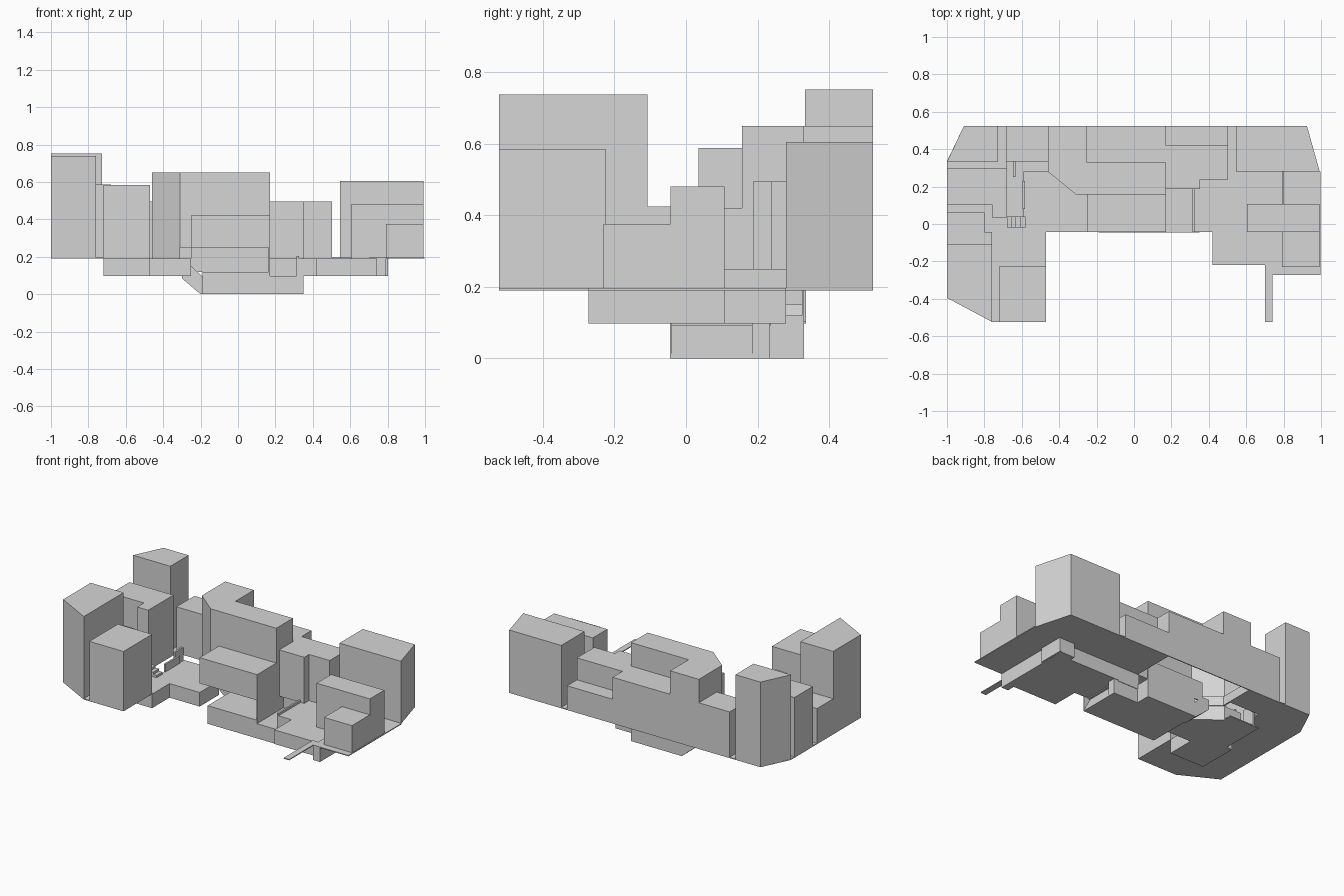
import bpy
import bmesh

if "Cube" in bpy.data.objects:
    bpy.data.objects.remove(bpy.data.objects["Cube"], do_unlink=True)

grey = bpy.data.materials.new("plain_grey")
grey.use_nodes = True
grey.diffuse_color = (0.67, 0.67, 0.67, 1)
grey.node_tree.nodes["Principled BSDF"].inputs["Base Color"].default_value = (0.67, 0.67, 0.67, 1)

GROUND = 0.19   # street level
LOW = 0.097     # underside of the terraces
BACK = 0.523    # rear wall line
THIN = 0.006    # slab and wall thickness


def prism(name, outline, bottom, top, axis="z", open_bottom=False):
    """Extrude an outline; axis z takes (x, y) points, axis y takes (x, z)."""
    bm = bmesh.new()
    place = (lambda a, b, h: (a, b, h)) if axis == "z" else (lambda a, b, h: (a, h, b))
    base = bm.faces.new([bm.verts.new(place(a, b, bottom)) for a, b in outline])
    lid = bm.faces.new([bm.verts.new(place(a, b, top)) for a, b in outline])
    low, high = list(base.verts), list(lid.verts)
    for i in range(len(low)):
        bm.faces.new((low[i - 1], low[i], high[i], high[i - 1]))
    bmesh.ops.recalc_face_normals(bm, faces=bm.faces)
    if open_bottom:
        bmesh.ops.delete(bm, geom=[base], context="FACES_ONLY")
    mesh = bpy.data.meshes.new(name)
    bm.to_mesh(mesh)
    bm.free()
    mesh.materials.append(grey)
    obj = bpy.data.objects.new(name, mesh)
    bpy.context.collection.objects.link(obj)
    return obj


def box(name, x0, x1, y0, y1, z0, z1):
    return prism(name, [(x0, y0), (x1, y0), (x1, y1), (x0, y1)], z0, z1)


# West end: towers and lower houses
prism("west_back_tower", [(-1, .333), (-.727, .333), (-.727, BACK), (-.91, BACK)], GROUND, .752)
prism("west_front_tower", [(-1, -.395), (-.76, -.523), (-.76, -.108), (-1, -.108)], GROUND, .738)
box("west_front_house", -.72, -.47, -.523, -.225, GROUND, .585)
prism("west_middle_house", [(-1, .105), (-.76, .105), (-.76, .035), (-.68, .035), (-.68, .297), (-1, .297)],
      GROUND, .588)
prism("west_link_house", [(-1, -.108), (-.76, -.108), (-.76, -.042), (-.8, -.042), (-.8, .062), (-1, .062)],
      GROUND, .425)
box("back_house", -.685, -.46, .335, BACK, GROUND, .495)

# Central hall: hollow body, L-shaped upper storey, front overhang
prism("hall_body", [(-.46, BACK), (-.46, .28), (-.31, .157), (.17, .157), (.17, BACK)], .25, .495,
      open_bottom=True)
prism("hall_upper", [(-.46, BACK), (-.46, .28), (-.31, .157), (.17, .157), (.17, .33), (-.25, .33),
                     (-.25, BACK)], .495, .65)
box("hall_overhang", -.25, .17, -.043, .157, .25, .42)
box("hall_back_skirt", -.46, .17, BACK - THIN, BACK, GROUND, .25)
prism("hall_corner_skirt", [(-.46, BACK), (-.46, .28), (-.31, .157), (-.31, .167), (-.45, .285), (-.45, BACK)],
      GROUND, .25)
box("hall_side_wall", .164, .17, -.043, .24, LOW, .25)

# Houses east of the hall
prism("east_link_house", [(.17, .188), (.352, .188), (.352, .238), (.503, .238), (.503, .42), (.17, .42)],
      GROUND, .495)
box("east_link_back", .17, .503, .42, BACK, GROUND, .35)

# East end
prism("east_back_tower", [(.545, .28), (.993, .28), (.925, BACK), (.545, BACK)], GROUND, .605)
box("east_middle_house", .605, .993, -.043, .108, GROUND, .48)
box("east_front_house", .79, .993, -.23, -.043, GROUND, .375)

# Thin street slabs
prism("west_street", [(-1, -.395), (-.76, -.523), (-.47, -.523), (-.47, -.225), (-.68, -.225), (-.68, .335),
                      (-.46, .335), (-.46, BACK), (-.91, BACK), (-1, .335)], GROUND, GROUND + THIN)
box("east_street", .74, .998, -.273, .28, GROUND, GROUND + THIN)
box("east_alley", .503, .79, .238, .28, GROUND, GROUND + THIN)
box("back_alley", .503, .545, .28, BACK, GROUND, GROUND + THIN)
box("east_gangway", .7, .74, -.523, -.22, GROUND, GROUND + THIN)

# Terraces
prism("west_terrace", [(-.72, -.225), (-.47, -.225), (-.47, -.043), (-.25, -.043), (-.25, .157), (-.31, .157),
                       (-.46, .28), (-.59, .28), (-.59, .04), (-.72, .04)], LOW, GROUND)
prism("east_terrace", [(.42, -.22), (.74, -.22), (.74, -.273), (.79, -.273), (.79, .275), (.69, .275),
                       (.69, .238), (.32, .238), (.32, -.043), (.42, -.043)], LOW, GROUND)
box("east_lower_floor", .17, .32, -.043, .238, LOW - THIN, LOW)
box("east_lower_wall", .17, .32, .238 - THIN, .238, LOW, GROUND)
prism("yard_floor", [(-.68, .035), (-.59, .035), (-.59, .28), (-.46, .28), (-.46, .335), (-.68, .335)],
      LOW, LOW + THIN)

# Low railings
for name, x, y0, y1, top in (("stair_railing", .32, -.043, .19, .205),
                             ("east_railing", .797, .108, .28, .25),
                             ("west_railing", -.64, .25, .335, .24),
                             ("yard_railing", -.59, .08, .23, .24)):
    box(name, x - THIN, x + THIN, y0, y1, LOW, top)

# Yard steps in the west
for i in range(4):
    box(f"yard_step_{i + 1}", -.68 + i * .025, -.655 + i * .025, -.02, .04, GROUND, .25 - i * .015)

# Lower floor with its back wall and west ramp
prism("basement", [(-.19, -.045), (.3, -.045), (.3, .235), (.17, .235), (.17, .33), (-.19, .33)], 0, LOW)
box("basement_floor", -.19, .17, -.045, .33, LOW, .12)
box("basement_back_wall", -.25, .17, .33 - THIN, .33, .12, .25)
box("basement_side", .3, .35, .185, .235, 0, LOW)
prism("west_ramp", [(-.2, 0), (-.19, 0), (-.19, .095), (-.25, .15), (-.3, .15), (-.3, .085)],
      .235, .33, "y")

# East stairs behind a side wall
STEPS = 14
profile = [(.3, 0)]
for i in range(STEPS):
    x = .35 - .05 * i / STEPS
    profile += [(x, LOW * i / STEPS), (x, LOW * (i + 1) / STEPS)]
profile.append((.3, LOW))
prism("east_stairs", profile, -.039, .185, "y")
box("east_stair_wall", .3, .35, -.045, -.039, 0, LOW)
